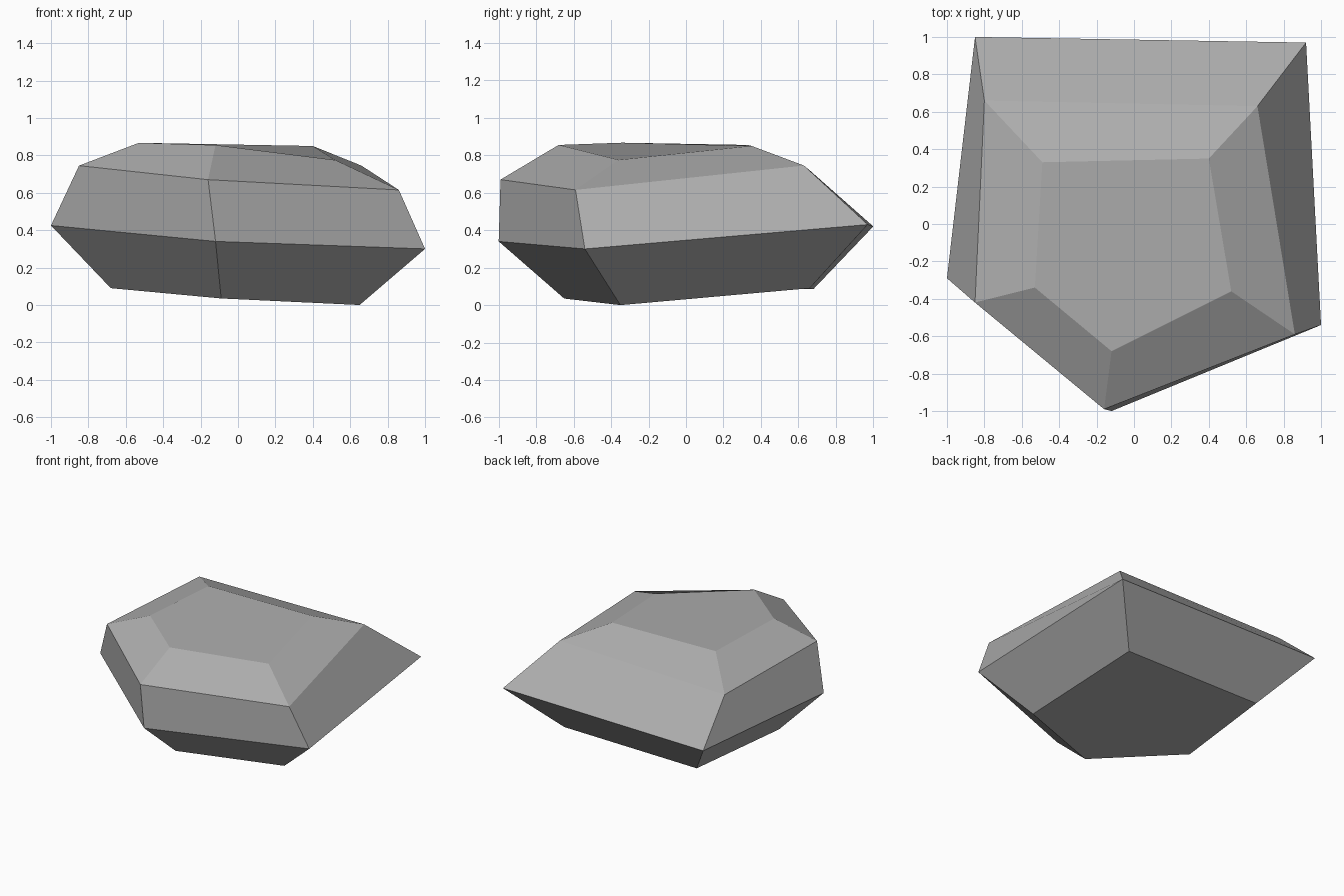
import bpy
import bmesh

# Remove the default cube only
default_cube = bpy.data.objects.get("Cube")
if default_cube:
    bpy.data.objects.remove(default_cube, do_unlink=True)


def make_material(name, colour):
    material = bpy.data.materials.new(name)
    material.use_nodes = True
    material.diffuse_color = colour
    for node in material.node_tree.nodes:
        if node.type == "BSDF_PRINCIPLED":
            node.inputs["Base Color"].default_value = colour
            node.inputs["Roughness"].default_value = 0.9
    return material


# Five-sided cross-sections of the boulder, from the ground up.
# Corner order: back right, back left, front left, front, front right.
base = [(-0.57, 0.68, 0.085), (0.6, 0.66, 0.09), (0.65, -0.35, 0),
        (-0.09, -0.65, 0.035), (-0.68, -0.19, 0.09)]
girdle = [(-0.85, 1, 0.42), (0.92, 0.97, 0.43), (1, -0.54, 0.3),
          (-0.12, -1, 0.34), (-1, -0.29, 0.425)]
shoulder = [(-0.8, 0.66, 0.72), (0.66, 0.63, 0.745), (0.86, -0.59, 0.615),
            (-0.16, -0.99, 0.67), (-0.85, -0.42, 0.745)]
crown = [(-0.49, 0.33, 0.855), (0.4, 0.35, 0.85), (0.52, -0.36, 0.775),
         (-0.12, -0.68, 0.855), (-0.53, -0.34, 0.867)]


def loft(name, sections, material):
    """Bridge matching cross-sections with flat facets and cap both ends."""
    bm = bmesh.new()
    rings = [[bm.verts.new(point) for point in section] for section in sections]
    for lower, upper in zip(rings, rings[1:]):
        count = len(lower)
        for i in range(count):
            j = (i + 1) % count
            bm.faces.new((lower[i], lower[j], upper[j], upper[i]))
    bm.faces.new(rings[0])
    bm.faces.new(rings[-1])
    bmesh.ops.recalc_face_normals(bm, faces=bm.faces)

    mesh = bpy.data.meshes.new(name)
    bm.to_mesh(mesh)
    bm.free()
    mesh.materials.append(material)
    obj = bpy.data.objects.new(name, mesh)
    bpy.context.collection.objects.link(obj)
    return obj


# Faceted boulder
stone = make_material("stone_grey", (0.42, 0.42, 0.42, 1))
loft("boulder", [base, girdle, shoulder, crown], stone)
